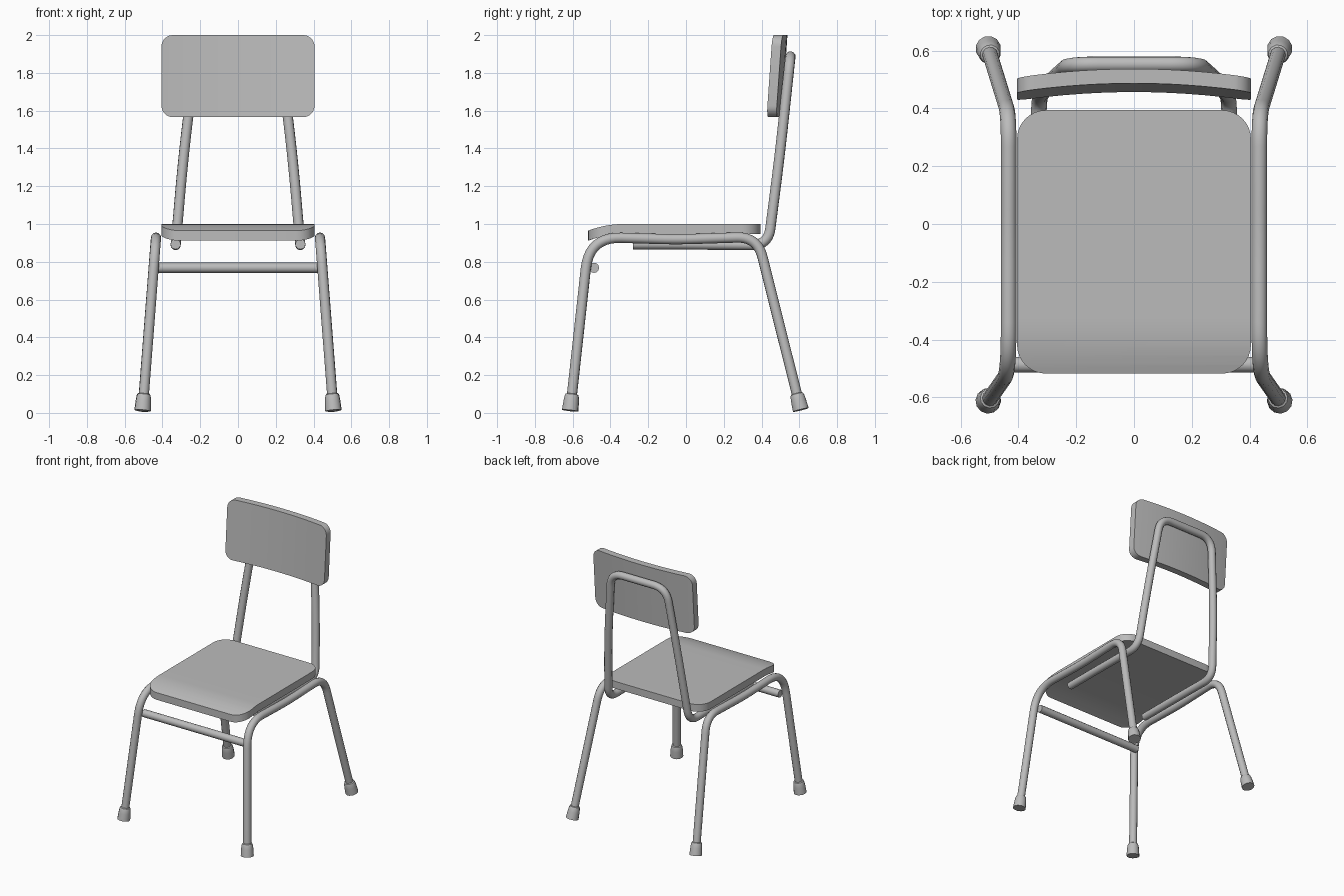
import bpy, bmesh, math
from mathutils import Vector

cube = bpy.data.objects.get("Cube")
if cube:
    bpy.data.objects.remove(cube)

grey = bpy.data.materials.new("plain_grey")
grey.use_nodes = True
grey.diffuse_color = (0.5, 0.5, 0.5, 1)
grey.node_tree.nodes["Principled BSDF"].inputs["Base Color"].default_value = (0.5, 0.5, 0.5, 1)

TUBE = 0.027


def add_mesh(name, mesh, angle=40):
    mesh.materials.clear()
    mesh.materials.append(grey)
    obj = bpy.data.objects.new(name, mesh)
    bpy.context.collection.objects.link(obj)
    bpy.ops.object.select_all(action="DESELECT")
    obj.select_set(True)
    bpy.context.view_layer.objects.active = obj
    bpy.ops.object.shade_smooth_by_angle(angle=math.radians(angle))
    return obj


def fillet(points, cuts, steps=10):
    """Round each inner corner of a path; cuts are the distances trimmed at the corners."""
    pts = [Vector(p) for p in points]
    path = [pts[0]]
    for a, b, c, cut in zip(pts, pts[1:], pts[2:], cuts):
        start = b + (a - b).normalized() * cut
        end = b + (c - b).normalized() * cut
        for i in range(steps + 1):
            t = i / steps
            path.append(start.lerp(b, t).lerp(b.lerp(end, t), t))
    return path + [pts[-1]]


def tube(name, path, radii=None):
    curve = bpy.data.curves.new(name, "CURVE")
    curve.dimensions = "3D"
    curve.bevel_depth = 1
    curve.bevel_resolution = 4
    curve.use_fill_caps = True
    spline = curve.splines.new("POLY")
    spline.points.add(len(path) - 1)
    for i, (point, co) in enumerate(zip(spline.points, path)):
        point.co = (*co, 1)
        point.radius = radii[i] if radii else TUBE
    helper = bpy.data.objects.new(name + "_path", curve)
    bpy.context.collection.objects.link(helper)
    bpy.context.view_layer.update()
    mesh = bpy.data.meshes.new_from_object(
        helper.evaluated_get(bpy.context.evaluated_depsgraph_get()))
    bpy.data.objects.remove(helper)
    return add_mesh(name, mesh)


def panel(name, half_w, half_h, corner, thick, cuts, cut_axis, place):
    """Rounded slab, sliced across at the cuts, then each vertex moved by place()."""
    bm = bmesh.new()
    outline = []
    for k, (sx, sy) in enumerate([(1, 1), (-1, 1), (-1, -1), (1, -1)]):
        for i in range(9):
            a = math.radians(90 * k + 90 * i / 8)
            outline.append(bm.verts.new((sx * (half_w - corner) + corner * math.cos(a),
                                         sy * (half_h - corner) + corner * math.sin(a), 0)))
    face = bm.faces.new(outline)
    top = bmesh.ops.extrude_face_region(bm, geom=[face])["geom"]
    bmesh.ops.translate(bm, vec=(0, 0, thick),
                        verts=[v for v in top if isinstance(v, bmesh.types.BMVert)])
    for c in cuts:
        bmesh.ops.bisect_plane(bm, geom=bm.verts[:] + bm.edges[:] + bm.faces[:], dist=1e-5,
                               plane_co=Vector(cut_axis) * c, plane_no=cut_axis)
    for v in bm.verts:
        v.co = place(*v.co)
    bmesh.ops.recalc_face_normals(bm, faces=bm.faces)
    mesh = bpy.data.meshes.new(name)
    bm.to_mesh(mesh)
    bm.free()
    return add_mesh(name, mesh, 30)


# Side frames with rubber feet
for side, s in (("left", 1), ("right", -1)):
    front, rear = Vector((s * 0.505, -0.613, 0.012)), Vector((s * 0.505, 0.608, 0.016))
    front_top, rear_top = Vector((s * 0.434, -0.512, 0.932)), Vector((s * 0.434, 0.378, 0.932))
    middle = Vector((s * 0.434, -0.05, 0.918))
    tube(side + "_leg_frame",
         fillet([front, front_top, middle, rear_top, rear], [0.17, 0.1, 0.11]))
    for end, foot, top in (("front", front, front_top), ("rear", rear, rear_top)):
        axis = (top - foot).normalized()
        tube(f"{side}_{end}_foot", [foot + axis * d for d in (0, 0.05, 0.075, 0.086, 0.09)],
             [0.044, 0.041, 0.038, 0.034, 0.027])

# Crossbar between the front legs
tube("front_crossbar", [(-0.43, -0.487, 0.768), (0.43, -0.487, 0.768)])

# Bent tube running under the seat and up behind the backrest
half = [(0.33, -0.28, 0.893), (0.33, 0.0, 0.892), (0.33, 0.435, 0.887),
        (0.29, 0.495, 1.35), (0.225, 0.553, 1.887)]
loop = half + [(-x, y, z) for x, y, z in reversed(half)]
tube("back_support", fillet(loop, [0.1, 0.09, 0.2, 0.1, 0.1, 0.2, 0.09, 0.1]))


# Seat with a front edge that rolls downward
def place_seat(x, y, z):
    y -= 0.062
    drop = max(0, -0.33 - y) / 0.19
    return x, y, 0.947 + z - 0.036 * drop ** 2


panel("seat", 0.405, 0.456, 0.1, 0.053,
      [-0.268 - 0.031 * i for i in range(6)], (0, 1, 0), place_seat)


# Backrest, hollow toward the sitter and leaning back
def place_back(x, y, z):
    bow = 0.03 * (1 - (x / 0.405) ** 2)
    return x, 0.442 + z + bow + 0.07 * y, 1.783 + y


panel("backrest", 0.405, 0.217, 0.06, 0.05,
      [-0.36 + 0.06 * i for i in range(13)], (1, 0, 0), place_back)
